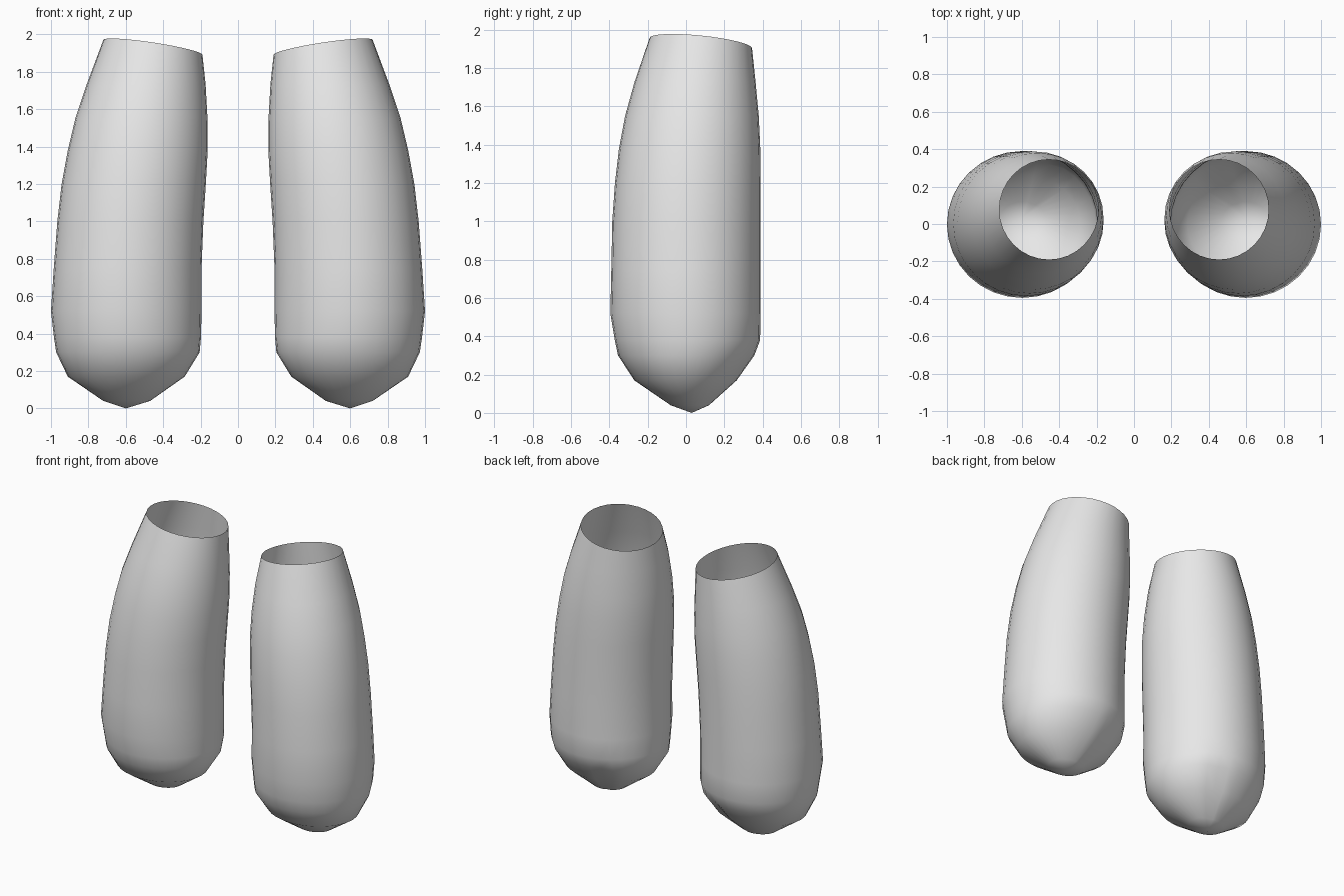
import bpy, bmesh, math

cube = bpy.data.objects.get("Cube")
if cube:
    bpy.data.objects.remove(cube, do_unlink=True)

grey = bpy.data.materials.new("plain grey")
grey.use_nodes = True
grey.diffuse_color = (0.8, 0.8, 0.8, 1)
grey.node_tree.nodes["Principled BSDF"].inputs["Base Color"].default_value = (0.8, 0.8, 0.8, 1)

SEGMENTS = 32
SEAM = 10  # column of the small fold at the back of the toe

# Cross-sections: height, inner x, outer x, front y, back y, seam depth
RINGS = [
    (0.04, 0.47, 0.72, -0.08, 0.12, 0.05),
    (0.17, 0.285, 0.91, -0.27, 0.265, 0.08),
    (0.30, 0.205, 0.972, -0.355, 0.357, 0.04),
    (0.38, 0.198, 0.984, -0.372, 0.387, 0),
    (0.52, 0.195, 1.0, -0.395, 0.39, 0),
    (0.75, 0.195, 0.985, -0.39, 0.39, 0),
    (1.00, 0.185, 0.966, -0.385, 0.39, 0),
    (1.20, 0.172, 0.943, -0.371, 0.39, 0),
    (1.38, 0.162, 0.91, -0.35, 0.388, 0),
    (1.55, 0.163, 0.87, -0.318, 0.38, 0),
    (1.73, 0.173, 0.81, -0.268, 0.363, 0),
]
RIM = (1.93, 0.19, 0.72, -0.19, 0.345, 0)


def add_ring(bm, ring, side, tilted=False):
    z, x0, x1, y0, y1, fold = ring
    cx, cy = (x0 + x1) / 2, (y0 + y1) / 2
    verts = []
    for i in range(SEGMENTS):
        a = math.tau * i / SEGMENTS
        k = 1 - fold if i == SEAM else 1
        dx = k * (x1 - x0) / 2 * math.cos(a)
        dy = k * (y1 - y0) / 2 * math.sin(a)
        dz = 0.15 * dx - 0.1 * dy if tilted else 0
        verts.append(bm.verts.new((side * (cx + dx), cy + dy, z + dz)))
    return verts


def build_shell(name, side):
    bm = bmesh.new()
    tip = bm.verts.new((side * 0.6, 0.03, 0))
    loops = [add_ring(bm, r, side) for r in RINGS]
    loops.append(add_ring(bm, RIM, side, tilted=True))
    # Pointed closed end
    for i in range(SEGMENTS):
        bm.faces.new((tip, loops[0][(i + 1) % SEGMENTS], loops[0][i]))
    # Tube walls, left open at the rim
    for low, high in zip(loops, loops[1:]):
        for i in range(SEGMENTS):
            j = (i + 1) % SEGMENTS
            bm.faces.new((low[i], low[j], high[j], high[i]))
    if side < 0:
        bmesh.ops.reverse_faces(bm, faces=bm.faces[:])
    mesh = bpy.data.meshes.new(name)
    bm.to_mesh(mesh)
    bm.free()
    mesh.materials.append(grey)
    obj = bpy.data.objects.new(name, mesh)
    bpy.context.collection.objects.link(obj)
    bpy.ops.object.select_all(action='DESELECT')
    obj.select_set(True)
    bpy.context.view_layer.objects.active = obj
    bpy.ops.object.shade_smooth_by_angle(angle=math.radians(40))


build_shell("left_sleeve", 1)
build_shell("right_sleeve", -1)
